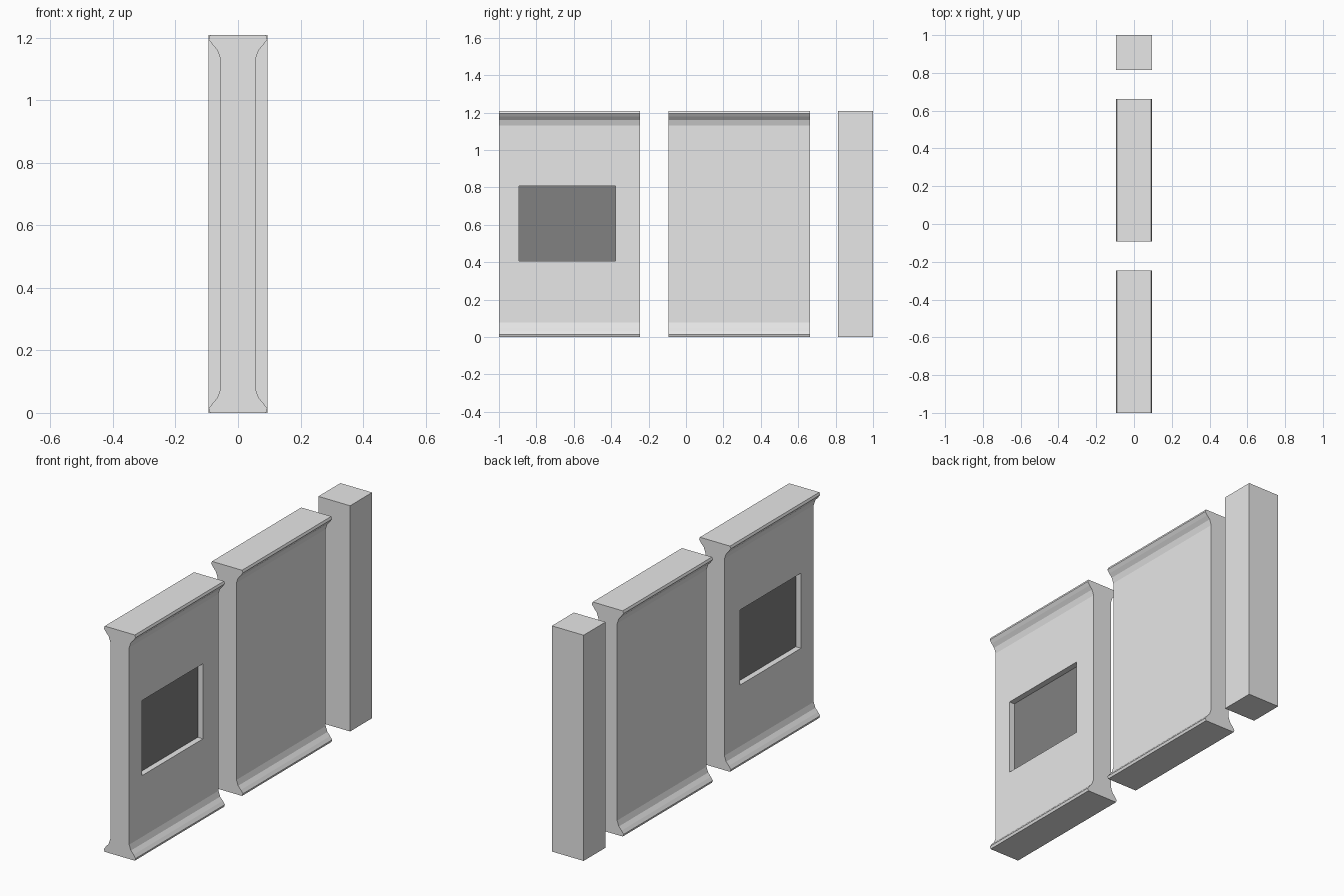
import bpy
import bmesh

HEIGHT = 1.208
HALF = 0.094
WINDOW = ((-0.893, -0.376), (0.405, 0.807))

if "Cube" in bpy.data.objects:
    bpy.data.objects.remove(bpy.data.objects["Cube"])


def make_material(name, value):
    mat = bpy.data.materials.new(name)
    mat.use_nodes = True
    colour = (value, value, value, 1)
    mat.diffuse_color = colour
    mat.node_tree.nodes["Principled BSDF"].inputs["Base Color"].default_value = colour
    return mat


def extrude_profile(name, profile, y0, y1, mat):
    """Sweep an x-z outline along y."""
    bm = bmesh.new()
    face = bm.faces.new([bm.verts.new((x, y0, z)) for x, z in profile])
    result = bmesh.ops.extrude_face_region(bm, geom=[face])
    moved = [v for v in result["geom"] if isinstance(v, bmesh.types.BMVert)]
    bmesh.ops.translate(bm, verts=moved, vec=(0, y1 - y0, 0))
    bmesh.ops.recalc_face_normals(bm, faces=bm.faces)
    mesh = bpy.data.meshes.new(name)
    bm.to_mesh(mesh)
    bm.free()
    mesh.materials.append(mat)
    obj = bpy.data.objects.new(name, mesh)
    bpy.context.collection.objects.link(obj)
    return obj


def box(name, half, ys, zs, mat):
    outline = [(-half, zs[0]), (half, zs[0]), (half, zs[1]), (-half, zs[1])]
    return extrude_profile(name, outline, *ys, mat)


wall_grey = make_material("wall grey", 0.8)
window_grey = make_material("dark window grey", 0.22)

# Flared wall outline: one quarter, mirrored top to bottom and side to side
quarter = [(0.089, 0), (HALF, 0.013), (0.082, 0.030), (0.066, 0.048), (0.056, 0.077)]
right_edge = quarter + [(x, HEIGHT - z) for x, z in reversed(quarter)]
outline = right_edge + [(-x, z) for x, z in reversed(right_edge)]

window_wall = extrude_profile("window_wall", outline, -1, -0.245, wall_grey)
plain_wall = extrude_profile("plain_wall", outline, -0.093, 0.662, wall_grey)
post = box("post", HALF, (0.814, 1), (0, HEIGHT), wall_grey)

# Window opening cut through the wall
cutter = box("window_cutter", 0.2, *WINDOW, wall_grey)
cutter.hide_render = True
cut = window_wall.modifiers.new("opening", "BOOLEAN")
cut.operation = "DIFFERENCE"
cut.solver = "EXACT"
cut.object = cutter
bpy.context.view_layer.objects.active = window_wall
bpy.ops.object.modifier_apply(modifier=cut.name)
bpy.data.objects.remove(cutter)

# Recessed dark pane, visible from both sides
window_pane = box("window_pane", 0.025, *WINDOW, window_grey)
